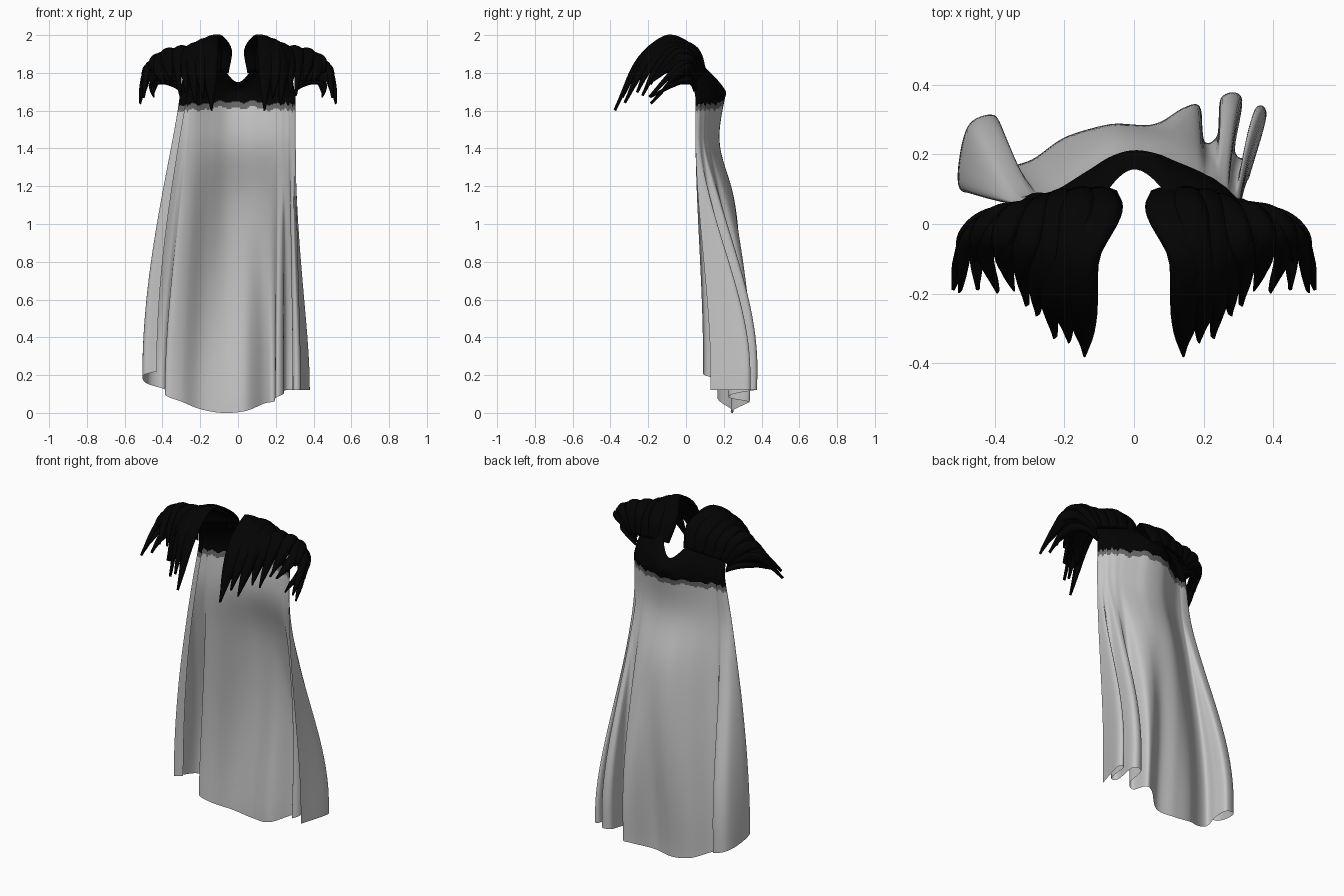
import bpy, math, random
from mathutils import Vector

random.seed(4)
cube = bpy.data.objects.get("Cube")
if cube:
    bpy.data.objects.remove(cube)


def material(name, value):
    mat = bpy.data.materials.new(name)
    mat.use_nodes = True
    colour = (value, value, value, 1)
    mat.diffuse_color = colour
    mat.node_tree.nodes["Principled BSDF"].inputs["Base Color"].default_value = colour
    return mat


CLOTH = material("pale grey cloth", 0.56)
BAND = material("mid grey trim", 0.14)
BLACK = material("black feather", 0.001)


def spline(points, s):
    """Smooth curve through the points, s from 0 to 1."""
    last = len(points) - 1
    f = min(max(s, 0), 1) * last
    i = min(int(f), last - 1)
    k = f - i
    b, c = points[i], points[i + 1]
    a = points[i - 1] if i else b * 2 - c
    d = points[i + 2] if i + 2 <= last else c * 2 - b
    return b + ((c - a) + ((a * 2 - b * 5 + c * 4 - d) + (b * 3 - a - c * 3 + d) * k) * k) * (k / 2)


def smoothstep(low, high, value):
    k = min(1, max(0, (value - low) / (high - low)))
    return k * k * (3 - 2 * k)


def grid_faces(rows, cols, start=0):
    return [(start + r * cols + c, start + r * cols + c + 1,
             start + (r + 1) * cols + c + 1, start + (r + 1) * cols + c)
            for r in range(rows - 1) for c in range(cols - 1)]


def build(name, verts, faces, mats):
    mesh = bpy.data.meshes.new(name)
    mesh.from_pydata(verts, [], faces)
    for mat in mats:
        mesh.materials.append(mat)
    mesh.shade_smooth()
    mesh.set_sharp_from_angle(angle=math.radians(50))
    obj = bpy.data.objects.new(name, mesh)
    bpy.context.collection.objects.link(obj)
    return obj


# Cape: folds run from a neck line to a wavy hem (neck x, y, then hem x, y, z)
FOLDS = [
    (-.27, .05, -.43, .09, .22), (-.3, .06, -.5, .1, .2), (-.31, .07, -.5, .2, .17),
    (-.3, .085, -.47, .29, .15), (-.28, .09, -.4, .31, .13), (-.265, .09, -.385, .24, .12),
    (-.25, .09, -.38, .17, .09), (-.21, .105, -.3, .18, .06), (-.13, .155, -.2, .24, .02),
    (-.05, .2, -.08, .25, 0), (.05, .205, .04, .24, .01), (.12, .18, .14, .32, .05),
    (.18, .155, .19, .33, .06), (.21, .14, .2, .23, .08), (.23, .13, .24, .25, .1),
    (.25, .115, .25, .36, .12), (.265, .105, .31, .36, .12), (.275, .095, .29, .21, .12),
    (.285, .085, .33, .2, .12), (.295, .075, .35, .33, .12), (.3, .065, .38, .31, .12),
    (.305, .05, .33, .13, .12)]
NECK_Z = 1.67
neck = [Vector((f[0], f[1], NECK_Z)) for f in FOLDS]
hem = [Vector(f[2:]) for f in FOLDS]
COLS, ROWS = 150, 80


def cape_point(u, s):
    top, low = spline(neck, u), spline(hem, u)
    t = s * s
    p = top.lerp(low, math.sin(math.pi / 2 * t ** (1 + 1.3 * u)))
    p.z = top.z + (low.z - top.z) * t
    # The middle of the back tucks in below the yoke and swells lower down
    tuck = 0.045 * math.exp(-((t - 0.15) / 0.12) ** 2) * (1 - math.exp(-40 * t))
    swell = 0.06 * max(0, math.sin(math.pi * t)) ** 1.5
    middle = max(0, (top.y - 0.05) / 0.15)
    p.y = top.y + (low.y - top.y) * smoothstep(0.12, 0.95, t) + (swell - tuck) * middle
    return p


verts = [cape_point(c / (COLS - 1), r / (ROWS - 1)) for r in range(ROWS) for c in range(COLS)]
cape = build("cape", verts, grid_faces(ROWS, COLS), [CLOTH, BAND, BLACK])

# Wavy dark trim along the top of the cloth
ragged = [0.006 * math.sin(c * 0.4) + 0.004 * math.sin(c * 0.93) + random.uniform(-0.001, 0.001)
          for c in range(COLS)]
for face in cape.data.polygons:
    col = face.index % (COLS - 1)
    z = face.center.z + 0.02 * min(1, abs(face.center.x) / 0.3) + ragged[col]
    face.material_index = 2 if z > 1.65 else 1 if z > 1.62 else 0

# Yoke: joins the cape to the shoulders around the neck
verts = []
YOKE_ROWS = 10
for r in range(YOKE_ROWS):
    for c in range(COLS):
        low = spline(neck, c / (COLS - 1))
        side = smoothstep(0, 0.14, abs(low.x))
        high = Vector((low.x * 0.9, low.y - 0.05 - 0.06 * side, 1.75 + 0.11 * side))
        t = r / (YOKE_ROWS - 1)
        p = low.lerp(high, t)
        p.y += 0.025 * math.sin(math.pi * t)
        verts.append(p)
build("collar_yoke", verts, grid_faces(YOKE_ROWS, COLS), [BLACK])

# Shoulder flow lines, from the neck side around to the outer side, each back to front
FLOW = [[Vector(p) for p in line] for line in (
    [(.095, .09, 1.8), (.09, .03, 1.92), (.15, -.1, 1.975), (.15, -.25, 1.86), (.14, -.37, 1.6)],
    [(.16, .09, 1.8), (.17, .04, 1.92), (.2, -.1, 1.955), (.225, -.23, 1.85), (.2, -.34, 1.63)],
    [(.23, .08, 1.79), (.24, .04, 1.89), (.26, -.08, 1.93), (.28, -.19, 1.83), (.27, -.27, 1.66)],
    [(.28, .06, 1.78), (.31, .03, 1.88), (.34, -.05, 1.92), (.345, -.13, 1.84), (.32, -.21, 1.69)],
    [(.31, .05, 1.77), (.38, .03, 1.87), (.42, -.03, 1.89), (.425, -.1, 1.82), (.39, -.19, 1.74)],
    [(.31, .04, 1.76), (.42, .02, 1.83), (.485, -.03, 1.82), (.505, -.1, 1.75), (.53, -.19, 1.64)],
    [(.3, .04, 1.72), (.38, .02, 1.76), (.43, -.02, 1.76), (.45, -.09, 1.73), (.45, -.19, 1.68)])]


def flow(u, t):
    return spline([spline(line, t) for line in FLOW], u)


def frame(u, t):
    """Across and outward directions of the shoulder surface."""
    d = 0.02
    across = (flow(u + d, t) - flow(u - d, t)).normalized()
    along = (flow(u, t + d) - flow(u, t - d)).normalized()
    return across, along.cross(across).normalized()


def add_feather(verts, faces, u, end, half, lift):
    """A broad arched blade that follows the flow lines to a point."""
    start, steps = len(verts), 20
    for r in range(steps):
        k = r / (steps - 1)
        t = k * end
        across, out = frame(u, t)
        width = half * (0.8 + 0.2 * math.sin(math.pi * k)) * max(0.06, 1 - k ** 7)
        for c in (-1, -0.5, 0, 0.5, 1):
            arch = 0.012 * (1 - c * c) + lift * math.sin(math.pi * min(1, 0.15 + k))
            verts.append(flow(u, t) + across * (width * c) + out * arch)
    faces += grid_faces(steps, 5, start)


def finish(obj, thickness):
    solid = obj.modifiers.new("thickness", 'SOLIDIFY')
    solid.thickness = thickness
    solid.offset = 0
    mirror = obj.modifiers.new("other side", 'MIRROR')
    mirror.use_axis[0] = True


# Shell under the feathers, reaching further down at the front
N = 28
verts = []
for r in range(N):
    for c in range(N):
        u = c / (N - 1)
        reach = 0.86 - 0.22 * min(1, u / 0.55)
        verts.append(flow(u, reach * r / (N - 1)))
finish(build("shoulder_shell", verts, grid_faces(N, N), [BLACK]), 0.01)

# Long lower feathers, then shorter ones laid over them
for name, count, reach, lift in (("long_feathers", 10, 1.0, 0.0), ("short_feathers", 8, 0.76, 0.01)):
    verts, faces = [], []
    for i in range(count):
        u = i / (count - 1)
        end = reach * (1 if i % 2 == 0 or u > 0.7 else 0.95)
        add_feather(verts, faces, u, end, 0.056 - 0.032 * u ** 0.8, lift)
    finish(build(name, verts, faces, [BLACK]), 0.006)
